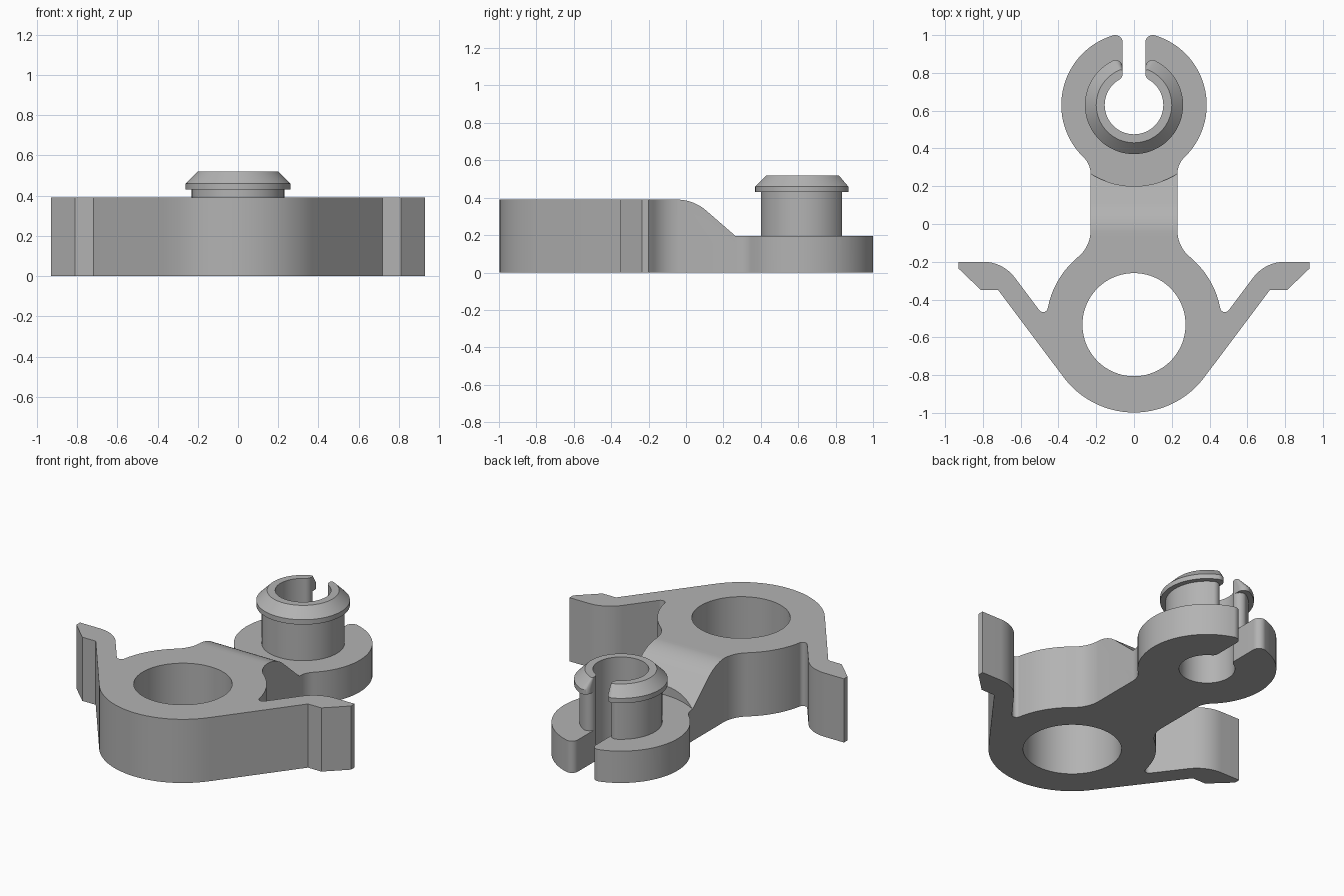
import bpy, bmesh
from math import sin, cos, tan, atan2, sqrt, radians, degrees

if "Cube" in bpy.data.objects:
    bpy.data.objects.remove(bpy.data.objects["Cube"], do_unlink=True)

RING_Y, RING_R, BORE_R = -0.533, 0.465, 0.273     # large ring
POST_Y, DISC_R, PIN_BORE = 0.63, 0.385, 0.155     # clip end
NECK, SLOT, HEIGHT, STEP = 0.23, 0.06, 0.39, 0.195

grey = bpy.data.materials.new("plain grey")
grey.use_nodes = True
grey.diffuse_color = (0.45, 0.45, 0.45, 1)
grey.node_tree.nodes["Principled BSDF"].inputs["Base Color"].default_value = grey.diffuse_color


def arc(cx, cy, r, start, end):
    n = max(3, int(abs(end - start) / 4))
    angles = [radians(start + (end - start) * i / n) for i in range(n + 1)]
    return [(cx + r * cos(a), cy + r * sin(a)) for a in angles]


def mirrored(half):
    """Close a right-hand half outline that starts and ends on x = 0."""
    return half + [(-x, y) for x, y in reversed(half[1:-1])]


def slotted_half(radius, corner, end):
    """Right half of a slotted ring with rounded slot corners."""
    def corner_spot(r, dist):
        x = SLOT + r
        y = sqrt(dist ** 2 - x ** 2)
        return x, POST_Y + y, degrees(atan2(y, x))
    inner = 0.0375
    ix, iy, ia = corner_spot(inner, PIN_BORE + inner)
    ox, oy, oa = corner_spot(corner, radius - corner)
    pts = [(0, POST_Y - PIN_BORE)] + arc(0, POST_Y, PIN_BORE, -90, ia)[1:]
    pts += arc(ix, iy, inner, ia + 180, 180)[1:]
    pts += arc(ox, oy, corner, 180, oa)
    return pts + arc(0, POST_Y, radius, oa, end)[1:]


def loft(name, layers):
    """Solid through stacked closed loops of equal point count."""
    bm = bmesh.new()
    rings = [[bm.verts.new(p) for p in layer] for layer in layers]
    for low, high in zip(rings, rings[1:]):
        for i in range(len(low)):
            j = (i + 1) % len(low)
            bm.faces.new((low[i], low[j], high[j], high[i]))
    bm.faces.new(rings[0])
    bm.faces.new(rings[-1])
    bmesh.ops.recalc_face_normals(bm, faces=bm.faces)
    mesh = bpy.data.meshes.new(name)
    bm.to_mesh(mesh)
    bm.free()
    obj = bpy.data.objects.new(name, mesh)
    bpy.context.collection.objects.link(obj)
    mesh.materials.append(grey)
    return obj


def prism(name, outline, low, high):
    return loft(name, [[(x, y, z) for x, y in outline] for z in (low, high)])


def select_only(obj):
    bpy.ops.object.select_all(action="DESELECT")
    obj.select_set(True)
    bpy.context.view_layer.objects.active = obj


def cut(obj, cutter):
    mod = obj.modifiers.new("cut", "BOOLEAN")
    mod.operation, mod.solver, mod.object = "DIFFERENCE", "EXACT", cutter
    select_only(obj)
    bpy.ops.object.modifier_apply(modifier=mod.name)
    bpy.data.objects.remove(cutter, do_unlink=True)


def fillet(r, centre_y, radius, side):
    """Centre of the neck fillet against a circle, and its direction."""
    x = NECK + r
    y = side * sqrt((radius + r) ** 2 - x ** 2)
    return x, centre_y + y, degrees(atan2(y, x))


# Body outline: slotted disc, neck, ring and spring wings
ux, uy, ua = fillet(0.12, POST_Y, DISC_R, -1)
lx, ly, la = fillet(0.18, RING_Y, RING_R, 1)
half = slotted_half(DISC_R, 0.04, ua)
half += arc(ux, uy, 0.12, ua + 180, 180)[1:]
half += arc(lx, ly, 0.18, 180, la + 180)
wing_dir = degrees(atan2(-0.6, 0.8))
notch_r, notch_n = 0.025, 0.33
notch_t = sqrt((RING_R + notch_r) ** 2 - notch_n ** 2)
nx = 0.8 * notch_n + 0.6 * notch_t
ny = -0.6 * notch_n + 0.8 * notch_t
na = degrees(atan2(ny, nx))
half += arc(0, RING_Y, RING_R, la, na)[1:]
half += arc(nx, RING_Y + ny, notch_r, na + 180, wing_dir + 360)[1:]
half += arc(0.799, -0.41, 0.21, wing_dir + 180, 90)
half += [(0.93, -0.2), (0.93, -0.235), (0.81, -0.35), (0.719, -0.35)]
half += arc(0, RING_Y, RING_R, wing_dir, -90)
half[-1] = (0, RING_Y - RING_R)
body = prism("bracket_body", mirrored(half), 0, HEIGHT)

# Large bore
cut(body, prism("bore_cutter", arc(0, RING_Y, BORE_R, 0, 360)[:-1], -0.1, 0.6))

# Rounded ramp down the neck
slope, bend, foot = 41, 0.24, 0.265
start = foot - (HEIGHT - STEP) / tan(radians(slope)) - bend * tan(radians(slope / 2))
ramp = arc(start, HEIGHT - bend, bend, 90, 90 - slope)
ramp += [(foot, STEP), (1.2, STEP), (1.2, 0.6), (start, 0.6)]
cut(body, loft("ramp_cutter", [[(x, y, z) for y, z in ramp] for x in (-0.6, 0.6)]))

# Round clearance pocket around the post
cut(body, prism("pocket_cutter", arc(0, POST_Y, 0.43, 0, 360)[:-1], STEP, 0.7))

# Split snap post with a chamfered lip: height, radius, slot corner
sections = [(0.19, 0.23, 0.0375), (0.43, 0.23, 0.0375), (0.43, 0.26, 0.0375),
            (0.46, 0.26, 0.0375), (0.52, 0.2, 0.01)]


def post_loop(z, radius, corner):
    pts = slotted_half(radius, corner, -90)
    pts[-1] = (0, POST_Y - radius)
    # Equal spacing keeps the loops compatible
    tip = len(arc(0, 0, 1, -90, degrees(atan2(0.166, 0.0975)))) + 14
    head, tail = pts[:tip], pts[tip:]
    return [(x, y, z) for x, y in mirrored(head + resample(tail, 70))]


def resample(pts, n):
    out = []
    for i in range(n):
        f = i * (len(pts) - 1) / (n - 1)
        k = min(int(f), len(pts) - 2)
        f -= k
        out.append(tuple(a + (b - a) * f for a, b in zip(pts[k], pts[k + 1])))
    return out


post = loft("snap_post", [post_loop(*s) for s in sections])

for obj in (body, post):
    select_only(obj)
    bpy.ops.object.shade_smooth_by_angle(angle=radians(25))
